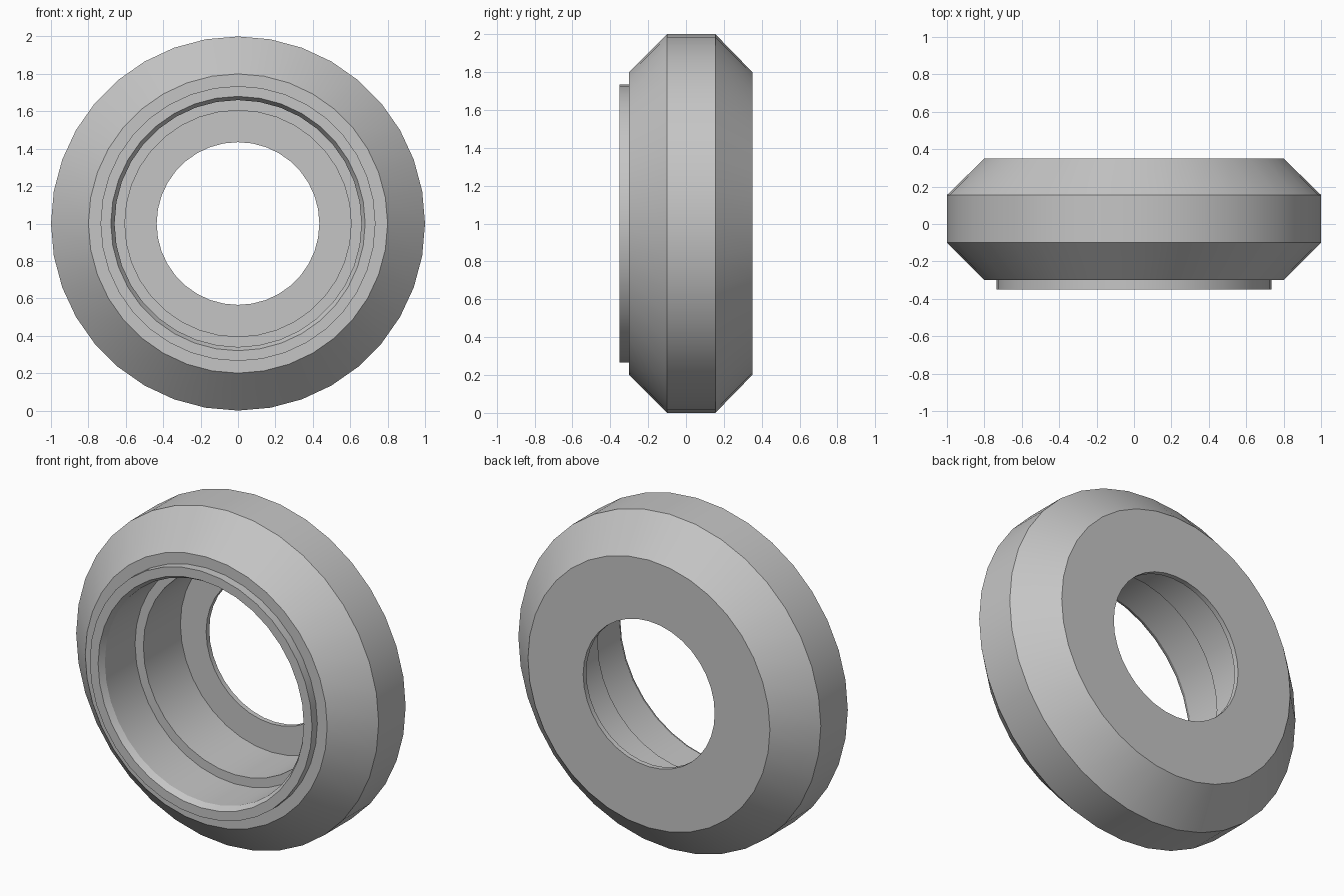
import bpy
import bmesh
import math
from mathutils import Matrix, Vector

cube = bpy.data.objects.get("Cube")
if cube:
    bpy.data.objects.remove(cube, do_unlink=True)

SIDES = 36

# Single plain grey
grey = bpy.data.materials.new("plain grey")
grey.use_nodes = True
colour = (0.56, 0.56, 0.56, 1.0)
grey.diffuse_color = colour
grey.node_tree.nodes["Principled BSDF"].inputs["Base Color"].default_value = colour

# Closed cross-section as (radius, y), from the front lip round the outside
profile = [
    (0.68, -0.35), (0.735, -0.35),               # front lip
    (0.735, -0.30), (0.80, -0.30),               # front shoulder
    (1.0, -0.10), (1.0, 0.155), (0.80, 0.35),    # bevelled rim
    (0.435, 0.35), (0.435, 0.32),                # rear opening
    (0.605, 0.32), (0.605, -0.03),               # inner bore
    (0.66, -0.03), (0.66, -0.315),               # outer bore
]


def lathe(name, section, material):
    """Revolve a closed section about the y axis."""
    bm = bmesh.new()
    rings = []
    for i in range(SIDES):
        turn = Matrix.Rotation(math.tau * i / SIDES, 4, 'Y')
        rings.append([bm.verts.new(turn @ Vector((r, y, 0))) for r, y in section])
    n = len(section)
    for i in range(SIDES):
        a, b = rings[i], rings[(i + 1) % SIDES]
        for j in range(n):
            k = (j + 1) % n
            bm.faces.new((a[j], a[k], b[k], b[j]))
    bmesh.ops.recalc_face_normals(bm, faces=bm.faces)
    mesh = bpy.data.meshes.new(name)
    bm.to_mesh(mesh)
    bm.free()
    mesh.materials.append(material)
    obj = bpy.data.objects.new(name, mesh)
    bpy.context.collection.objects.link(obj)
    return obj


ring = lathe("bevelled_ring_housing", profile, grey)
ring.location.z = 1.0

# Smooth round surfaces, crisp profile corners
bpy.ops.object.select_all(action='DESELECT')
ring.select_set(True)
bpy.context.view_layer.objects.active = ring
bpy.ops.object.shade_smooth_by_angle(angle=math.radians(25))
